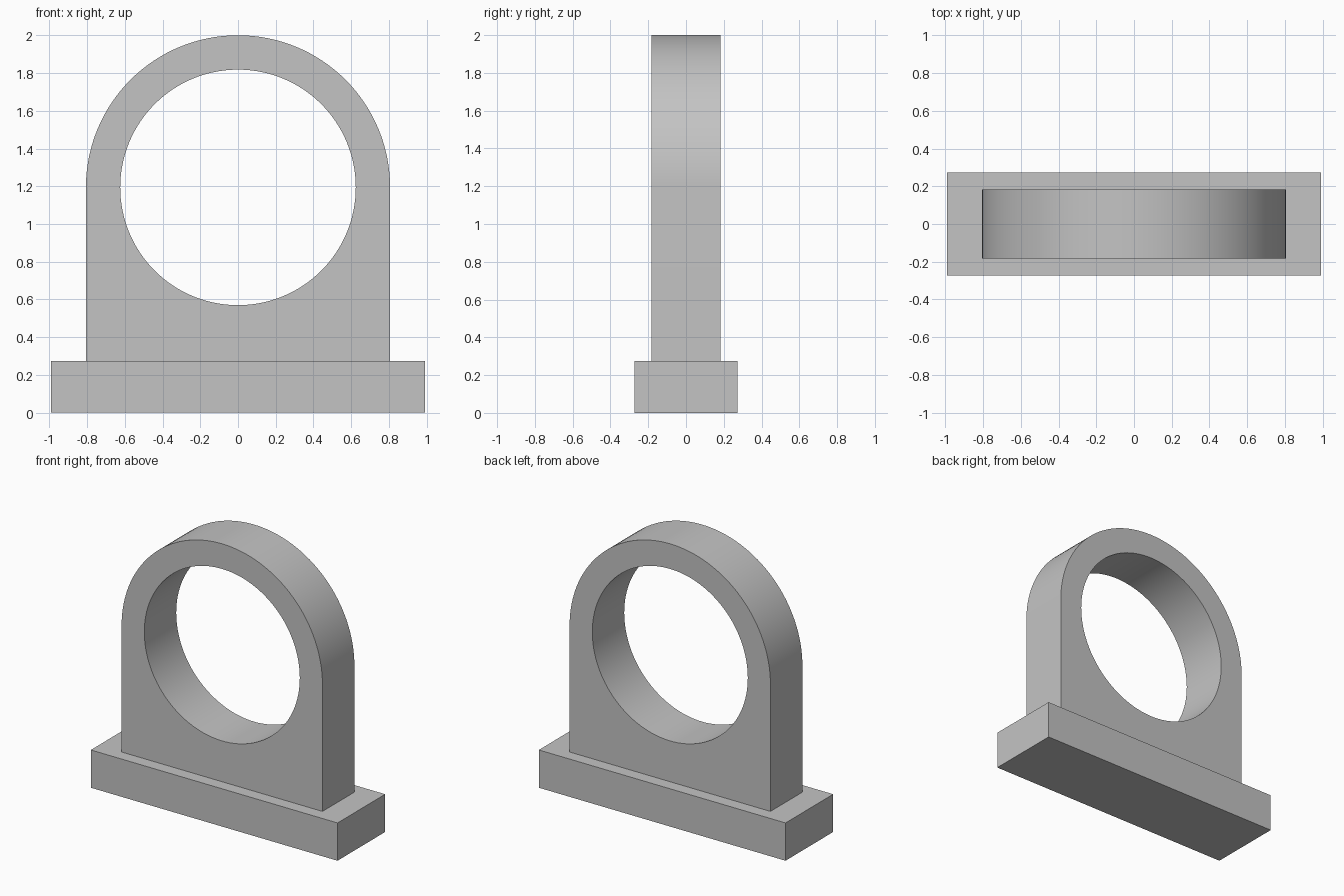
import bpy, bmesh
from math import sin, cos, pi, radians

cube = bpy.data.objects.get("Cube")
if cube:
    bpy.data.objects.remove(cube, do_unlink=True)

BASE_W, BASE_D, BASE_H = 1.98, 0.546, 0.274
ARCH_R, HOLE_R, ARCH_D = 0.806, 0.624, 0.366
CENTRE_Z = 2 - ARCH_R
SEGMENTS = 64

# One grey for the whole bracket
grey = bpy.data.materials.new("plain grey")
grey.use_nodes = True
colour = (0.55, 0.55, 0.55, 1)
grey.diffuse_color = colour
grey.node_tree.nodes["Principled BSDF"].inputs["Base Color"].default_value = colour


def add_object(name, bm):
    mesh = bpy.data.meshes.new(name)
    bm.to_mesh(mesh)
    bm.free()
    mesh.materials.append(grey)
    obj = bpy.data.objects.new(name, mesh)
    bpy.context.collection.objects.link(obj)
    return obj


def arc(radius, sweep, steps):
    angles = [sweep * i / steps for i in range(steps)]
    return [(radius * cos(a), CENTRE_Z + radius * sin(a)) for a in angles]


def add_loop(bm, points):
    verts = [bm.verts.new((x, 0, z)) for x, z in points]
    return [bm.edges.new((v, verts[i - 1])) for i, v in enumerate(verts)]


# Base plate
bm = bmesh.new()
bmesh.ops.create_cube(bm, size=1)
bmesh.ops.scale(bm, vec=(BASE_W, BASE_D, BASE_H), verts=bm.verts)
bmesh.ops.translate(bm, vec=(0, 0, BASE_H / 2), verts=bm.verts)
add_object("base_plate", bm)

# Arched upright: round-topped outline with a round hole, thickened
outline = arc(ARCH_R, pi, SEGMENTS) + [
    (-ARCH_R, CENTRE_Z), (-ARCH_R, BASE_H), (ARCH_R, BASE_H)]
hole = arc(HOLE_R, 2 * pi, SEGMENTS * 2)
bm = bmesh.new()
edges = add_loop(bm, outline) + add_loop(bm, hole)
bmesh.ops.triangle_fill(bm, edges=edges, use_beauty=True, normal=(0, -1, 0))
bmesh.ops.recalc_face_normals(bm, faces=bm.faces)
upright = add_object("arched_upright", bm)

thicken = upright.modifiers.new("thickness", "SOLIDIFY")
thicken.thickness = ARCH_D
thicken.offset = 0

# Smooth the curved walls and keep the rims sharp
for obj in bpy.context.selected_objects:
    obj.select_set(False)
upright.select_set(True)
bpy.context.view_layer.objects.active = upright
bpy.ops.object.modifier_apply(modifier=thicken.name)
bpy.ops.object.shade_smooth_by_angle(angle=radians(30))
